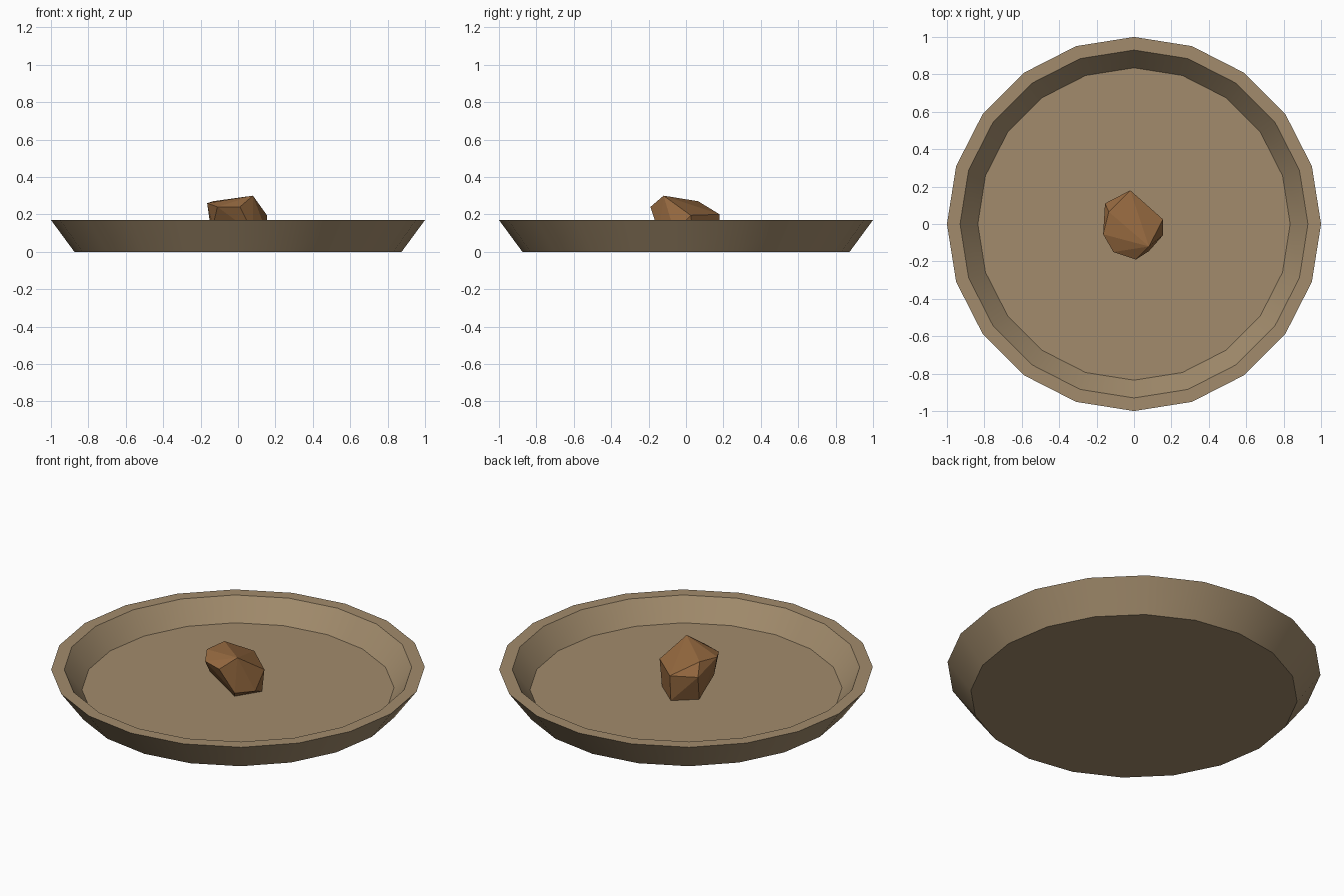
import bpy, bmesh, math

if "Cube" in bpy.data.objects:
    bpy.data.objects.remove(bpy.data.objects["Cube"])


def finish(name, bm, color):
    bmesh.ops.recalc_face_normals(bm, faces=bm.faces[:])
    me = bpy.data.meshes.new(name)
    bm.to_mesh(me)
    bm.free()
    mat = bpy.data.materials.new(name + "_color")
    mat.diffuse_color = (*color, 1)
    mat.use_nodes = True
    mat.node_tree.nodes["Principled BSDF"].inputs["Base Color"].default_value = mat.diffuse_color
    me.materials.append(mat)
    ob = bpy.data.objects.new(name, me)
    bpy.context.collection.objects.link(ob)
    return ob


# Shallow 20-sided dish: (radius, height) profile from base to inner floor
SIDES = 20
profile = [(0.875, 0.0), (1.0, 0.17), (0.93, 0.17), (0.835, 0.05)]
bm = bmesh.new()
rings = []
for r, z in profile:
    rings.append([bm.verts.new((r * math.cos(2 * math.pi * i / SIDES),
                                r * math.sin(2 * math.pi * i / SIDES), z))
                  for i in range(SIDES)])
for a, b in zip(rings, rings[1:]):
    for i in range(SIDES):
        j = (i + 1) % SIDES
        bm.faces.new((a[i], a[j], b[j], b[i]))
bm.faces.new(rings[0])
bm.faces.new(rings[-1])
dish = finish("dish", bm, (0.36, 0.26, 0.15))
bpy.context.view_layer.objects.active = dish
dish.select_set(True)
bpy.ops.object.shade_smooth_by_angle(angle=math.radians(30))

# Faceted lump: convex hull around a few corner points
corners = [
    (0.08, -0.12, 0.30), (-0.135, 0.065, 0.27), (-0.165, -0.055, 0.26),
    (-0.11, -0.15, 0.24), (0.01, -0.19, 0.24), (0.155, 0.025, 0.195),
    (-0.02, 0.18, 0.20), (-0.155, 0.11, 0.20), (-0.134, -0.07, 0.14),
    (0.155, -0.06, 0.10), (0.08, -0.145, 0.10), (0.04, -0.09, 0.05),
    (0.125, 0.046, 0.05), (-0.02, 0.17, 0.05), (-0.135, 0.07, 0.05),
]
bm = bmesh.new()
for c in corners:
    bm.verts.new(c)
bmesh.ops.convex_hull(bm, input=bm.verts[:])
bmesh.ops.dissolve_limit(bm, angle_limit=math.radians(4),
                         verts=bm.verts[:], edges=bm.edges[:])
finish("lump", bm, (0.30, 0.14, 0.05))
